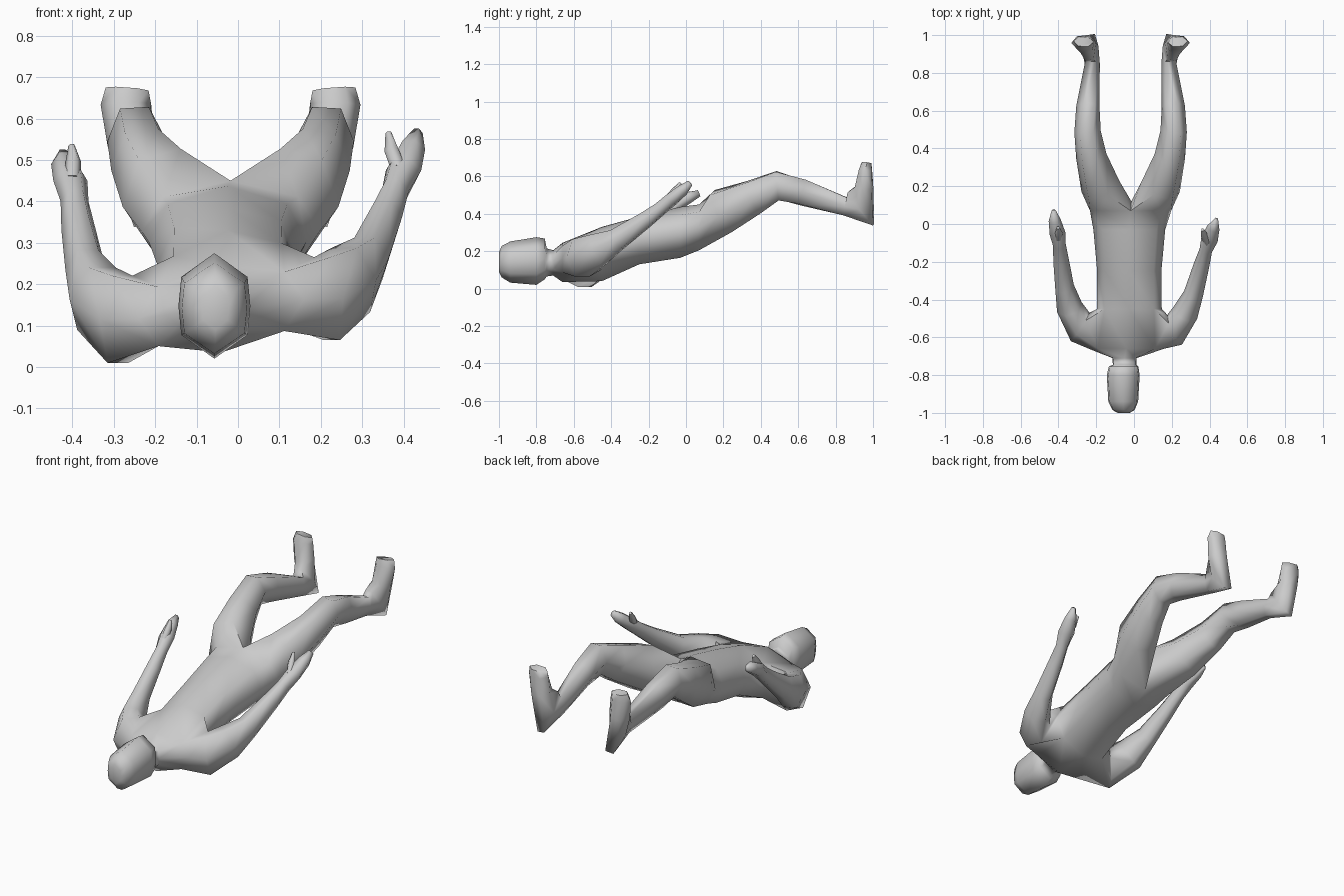
import bpy, bmesh, math
from mathutils import Vector

if "Cube" in bpy.data.objects:
    bpy.data.objects.remove(bpy.data.objects["Cube"])


def bridge(bm, a, b, skip=()):
    n = len(a)
    for k in range(n):
        if k not in skip:
            bm.faces.new((a[k], a[(k + 1) % n], b[(k + 1) % n], b[k]))


def limb(bm, start, sections, side, ref, origin=None):
    """Grow six-sided rings along a path from an existing ring (or a new one)."""
    pts = [Vector(s[:3]) for s in sections]
    if origin is None:
        origin = sum((v.co for v in start), Vector()) / len(start)
    ring = start
    for i, s in enumerate(sections):
        before = pts[i - 1] if i else origin
        after = pts[min(i + 1, len(pts) - 1)]
        t = ((pts[i] - before).normalized() + (after - pts[i]).normalized()).normalized()
        o = t.cross(ref).normalized() * side
        u = o.cross(t) * side
        new = []
        for k in range(6):
            a = math.radians(60 * k)
            new.append(bm.verts.new(pts[i] + o * s[3] * math.cos(a) + u * s[4] * math.sin(a) / 0.9))
        if ring:
            bridge(bm, ring, new)
        else:
            bm.faces.new(new)
        ring = new
    bm.faces.new(ring)


def finish(bm, name):
    bmesh.ops.recalc_face_normals(bm, faces=bm.faces)
    me = bpy.data.meshes.new(name)
    bm.to_mesh(me)
    bm.free()
    ob = bpy.data.objects.new(name, me)
    bpy.context.collection.objects.link(ob)
    bpy.ops.object.select_all(action='DESELECT')
    ob.select_set(True)
    bpy.context.view_layer.objects.active = ob
    bpy.ops.object.shade_smooth_by_angle(angle=math.radians(75))


# Head, neck and torso rings: y, centre x, half width, low z, high z, roll slope
head = [(-1.0, -.055, .032, .09, .195, 0), (-.985, -.055, .058, .06, .228, 0),
        (-.94, -.057, .079, .032, .252, 0),
        (-.80, -.057, .087, .02, .275, 0), (-.755, -.055, .078, .05, .268, 0),
        (-.745, -.05, .062, .065, .215, 0), (-.71, -.05, .064, .07, .205, .05)]
torso = [(-.66, -.04, .20, .035, .245, .12), (-.45, -.025, .172, .04, .33, .12),
         (-.25, -.025, .17, .13, .385, .06), (-.03, -.025, .19, .165, .437, 0),
         (.07, -.018, .215, .205, .45, 0)]
bm = bmesh.new()
rings = []
for group, kx, kz in ((head, .92, .55), (torso, .76, .68)):
    shape = [(1, 0), (kx, kz), (0, 1), (-kx, kz), (-1, 0), (-kx, -kz), (0, -1), (kx, -kz)]
    for y, cx, rx, lo, hi, roll in group:
        cz, rz = (lo + hi) / 2, (hi - lo) / 2
        rings.append([bm.verts.new((cx + rx * px, y, cz + rz * pz + roll * rx * px)) for px, pz in shape])
bm.faces.new(rings[0])
A = len(head)
for i in range(len(rings) - 1):
    bridge(bm, rings[i], rings[i + 1], (7, 0, 3, 4) if i == A else ())

# Legs grow from the two halves of the hip ring, sharing a crotch point
hip = rings[-1]
crotch = bm.verts.new((-.014, .12, .36))
leg = [(.142, .20, .415, .108, .12), (.19, .36, .487, .082, .095), (.21, .49, .55, .07, .08),
       (.208, .62, .515, .062, .07), (.185, .85, .44, .04, .05), (.197, .935, .43, .046, .115),
       (.222, .952, .54, .058, .048), (.235, .96, .635, .061, .036), (.232, .965, .672, .052, .026)]
leg_ref = Vector((0, -1, 1))
for side, idx in ((1, (0, 1, 2, 6, 7)), (-1, (4, 3, 2, 6, 5))):
    start = [hip[i] for i in idx[:3]] + [crotch] + [hip[i] for i in idx[3:]]
    path = [(x if side > 0 else -.036 - x, *rest) for x, *rest in leg]
    limb(bm, start, path, side, leg_ref)

# Arms and hands grow from the shoulder openings
arm_right = [(.215, -.56, .165, .088, .105), (.272, -.47, .21, .07, .088), (.315, -.37, .262, .052, .06),
             (.357, -.22, .365, .042, .044), (.38, -.14, .425, .034, .036), (.40, -.08, .475, .045, .034),
             (.42, -.02, .525, .034, .03), (.435, .022, .565, .012, .016)]
arm_left = [(-.285, -.545, .115, .09, .11), (-.342, -.44, .165, .07, .088), (-.368, -.33, .235, .05, .06),
            (-.385, -.20, .33, .042, .044), (-.395, -.11, .40, .034, .036), (-.405, -.05, .45, .042, .034),
            (-.42, .02, .49, .032, .03), (-.425, .07, .51, .012, .018)]
up = Vector((0, 0, 1))
a, b = rings[A], rings[A + 1]
limb(bm, [a[0], a[1], b[1], b[0], b[7], a[7]], arm_right, 1, up)
limb(bm, [a[4], a[3], b[3], b[4], b[5], a[5]], arm_left, -1, up)
finish(bm, "body")

# Thumbs
thumbs = {"thumb_right": [(.39, -.10, .475, .02, .02), (.372, -.06, .52, .019, .019), (.364, -.03, .565, .008, .008)],
          "thumb_left": [(-.40, -.075, .45, .02, .02), (-.398, -.045, .495, .019, .019), (-.402, -.02, .535, .008, .008)]}
for name, path in thumbs.items():
    bm = bmesh.new()
    limb(bm, None, path, 1, up, Vector(path[0][:3]) - Vector((0, .04, .04)))
    finish(bm, name)
